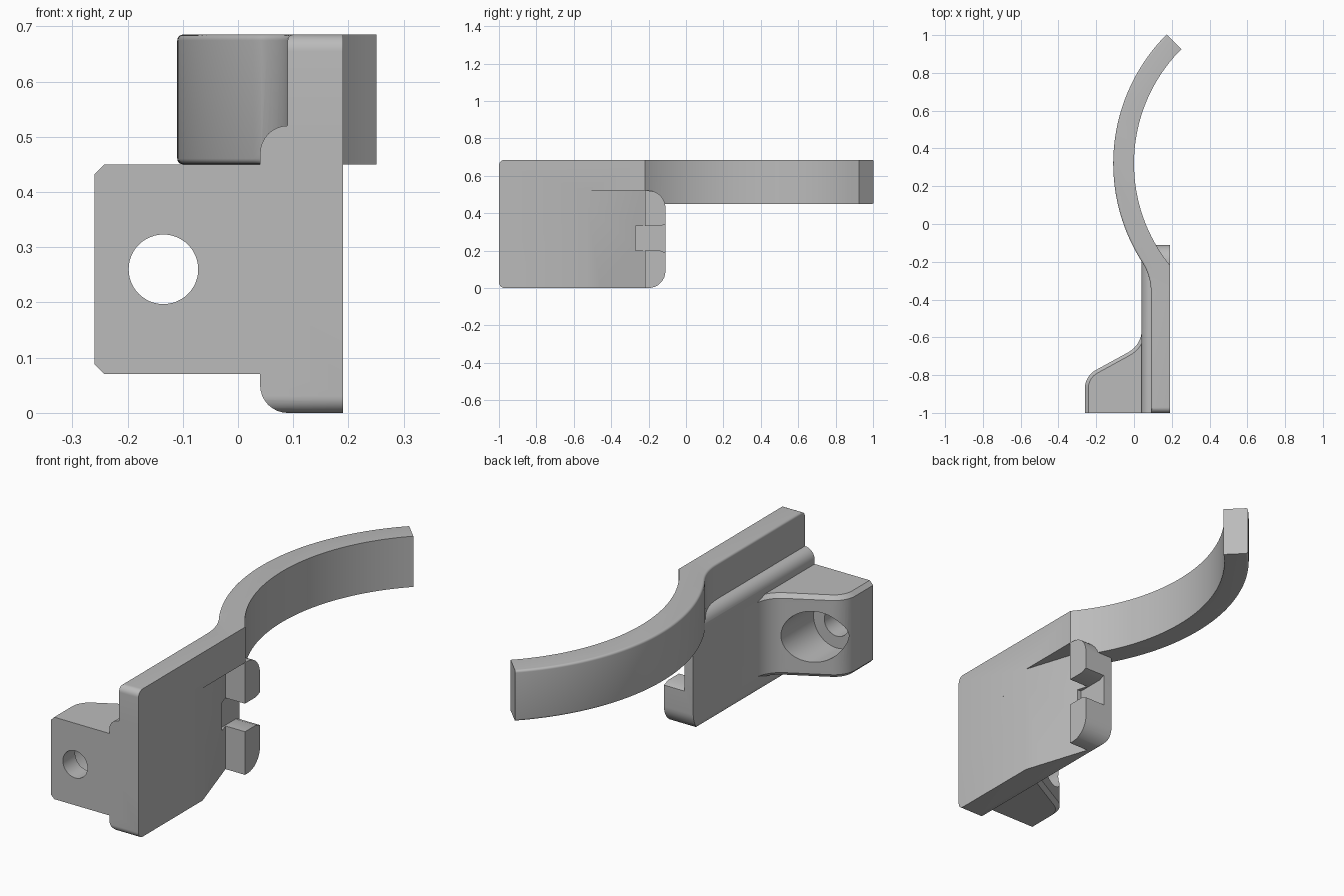
import bpy, bmesh, math
from mathutils import Vector

if "Cube" in bpy.data.objects:
    bpy.data.objects.remove(bpy.data.objects["Cube"], do_unlink=True)

grey = bpy.data.materials.new("plain grey")
grey.use_nodes = True
grey.diffuse_color = (0.5, 0.5, 0.5, 1)
grey.node_tree.nodes["Principled BSDF"].inputs["Base Color"].default_value = grey.diffuse_color


def rounded(corners, steps=8):
    """Outline from (u, v, tangent length); each corner becomes a circular arc."""
    out = []
    for i, (u, v, t) in enumerate(corners):
        p = Vector((u, v))
        if not t:
            out.append(p)
            continue
        a = (Vector(corners[i - 1][:2]) - p).normalized()
        b = (Vector(corners[(i + 1) % len(corners)][:2]) - p).normalized()
        w = math.sin(a.angle(b) / 2)
        for k in range(steps + 1):
            s = k / steps
            c0, c1, c2 = (1 - s) ** 2, 2 * w * s * (1 - s), s * s
            out.append(((p + a * t) * c0 + p * c1 + (p + b * t) * c2) / (c0 + c1 + c2))
    return out


def arc(cx, cy, r, start, end, steps=48):
    angles = [math.radians(start + (end - start) * k / steps) for k in range(steps + 1)]
    return [Vector((cx + r * math.cos(a), cy + r * math.sin(a))) for a in angles]


def prism(name, outline, axis, lo, hi, bevel=0, segments=1, rule=None):
    """Extrude an outline along an axis; bevel the rim edges whose ends pass the rule."""
    place = {"x": lambda p, h: (h, p[0], p[1]),
             "y": lambda p, h: (p[0], h, p[1]),
             "z": lambda p, h: (p[0], p[1], h)}[axis]
    bm = bmesh.new()
    low = [bm.verts.new(place(p, lo)) for p in outline]
    high = [bm.verts.new(place(p, hi)) for p in outline]
    n = len(outline)
    bm.faces.new(low)
    bm.faces.new(high)
    for i in range(n):
        j = (i + 1) % n
        bm.faces.new((low[i], low[j], high[j], high[i]))
    bmesh.ops.recalc_face_normals(bm, faces=bm.faces)
    if bevel:
        rim = [e for ring in (low, high) for i in range(n)
               if rule(i) and rule((i + 1) % n)
               for e in ring[i].link_edges if e.other_vert(ring[i]) is ring[(i + 1) % n]]
        bmesh.ops.bevel(bm, geom=rim, offset=bevel, segments=segments,
                        profile=0.5, affect="EDGES", clamp_overlap=True)
    mesh = bpy.data.meshes.new(name)
    bm.to_mesh(mesh)
    bm.free()
    mesh.materials.append(grey)
    obj = bpy.data.objects.new(name, mesh)
    bpy.context.collection.objects.link(obj)
    return obj


def combine(target, other, operation):
    mod = target.modifiers.new(operation, "BOOLEAN")
    mod.operation, mod.object, mod.solver = operation, other, "EXACT"
    bpy.context.view_layer.objects.active = target
    bpy.ops.object.modifier_apply(modifier=mod.name)
    bpy.data.objects.remove(other, do_unlink=True)


# Clip wall: rounded ridge section, trimmed to a rounded side outline
body = prism("clip_bracket", rounded([(0.19, 0, 0), (0.19, 0.52, 0),
                                      (0.04, 0.52, 0.05), (0.04, 0, 0.05)]), "y", -1, -0.11)
combine(body, prism("wall_trim", rounded([(-1, 0, 0.03), (-0.11, 0, 0.09),
                                          (-0.11, 0.52, 0.09), (-1, 0.52, 0)]),
                    "x", -0.5, 0.5), "INTERSECT")

# Upper plate running into the curved arm, outer edges rounded
outer = rounded([(0.19, -1, 0), (0.09, -1, 0), (0.09, -0.275, 0.088), (0.042, -0.2, 0)])
outer = outer[1:-1] + arc(0.857, 0.32, 0.967, 212.5, 135)
inner = arc(0.857, 0.32, 0.857, 135, 218.9) + [Vector((0.19, -1))]
arm = prism("arm", outer + inner, "z", 0.45, 0.685, 0.022, 5, lambda i: i < len(outer))
combine(arm, prism("arm_trim", rounded([(-1, 0, 0), (1.1, 0, 0), (1.1, 0.685, 0),
                                        (-1, 0.685, 0.03)]), "x", -0.5, 0.5), "INTERSECT")
combine(body, arm, "UNION")

# Mounting lug with chamfered outline
lug_outline = rounded([(0.1, -1, 0), (-0.26, -1, 0), (-0.26, -0.805, 0.065),
                       (0.041, -0.64, 0.08), (0.041, -0.5, 0), (0.1, -0.5, 0)])
lug = prism("lug", lug_outline, "z", 0.07, 0.45, 0.018, 1,
            lambda i: 0 < i < len(lug_outline) - 1)
combine(body, lug, "UNION")

# Bolt hole and wider counterbore from the back
for r, lo, hi in ((0.063, -1.1, -0.8), (0.118, -0.91, -0.4)):
    combine(body, prism("bore", arc(-0.135, 0.26, r, 0, 352.5, 47), "y", lo, hi), "DIFFERENCE")

# Tapered recess behind the hook, then the notch that splits the hook
combine(body, prism("recess", [(0.2, -0.561), (0.09, -0.22), (0.3, -0.22), (0.3, -0.561)],
                    "z", -0.1, 0.52), "DIFFERENCE")
combine(body, prism("notch", [(-0.27, 0.2), (-0.14, 0.2), (-0.1, 0.185),
                              (-0.1, 0.345), (-0.14, 0.33), (-0.27, 0.33)],
                    "x", 0.085, 0.4), "DIFFERENCE")

bpy.ops.object.select_all(action="DESELECT")
body.select_set(True)
bpy.context.view_layer.objects.active = body
bpy.ops.object.shade_smooth_by_angle(angle=math.radians(25))
